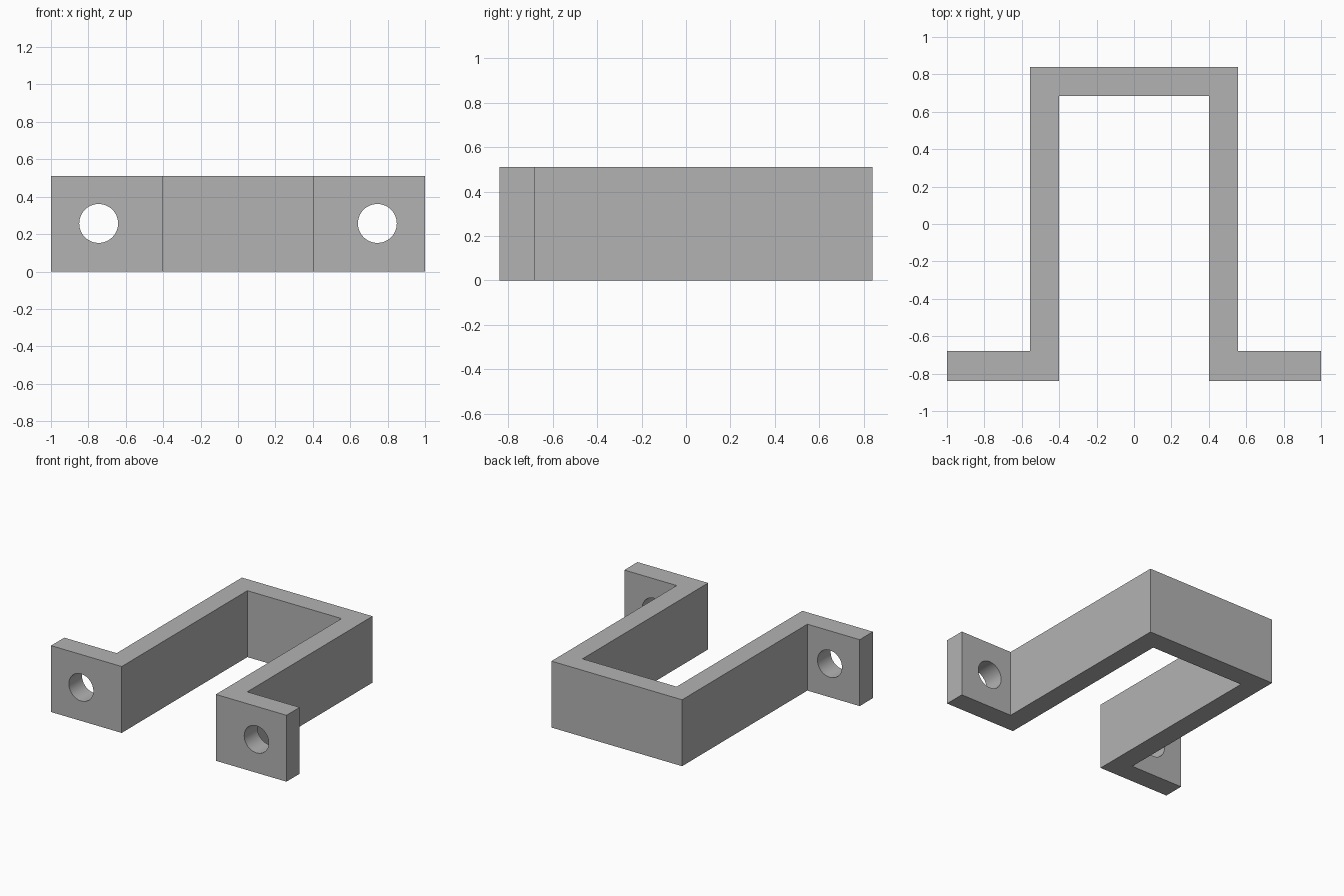
import bpy
import bmesh
import math
from mathutils import Vector

cube = bpy.data.objects.get("Cube")
if cube:
    bpy.data.objects.remove(cube, do_unlink=True)

HEIGHT = 0.51
HOLE_X, HOLE_Z, HOLE_RADIUS = 0.745, 0.257, 0.104
FLANGE_Y = -0.76

# Plain grey finish
grey = bpy.data.materials.new("plain grey")
grey.use_nodes = True
colour = (0.45, 0.45, 0.45, 1)
grey.diffuse_color = colour
grey.node_tree.nodes["Principled BSDF"].inputs["Base Color"].default_value = colour

# Bracket: half of the plan outline, mirrored and extruded upwards
half = [(0.4, 0.685), (0.4, -0.84), (1, -0.84), (1, -0.68), (0.555, -0.68), (0.555, 0.84)]
outline = half + [(-x, y) for x, y in reversed(half)]

bm = bmesh.new()
base = bm.faces.new([bm.verts.new((x, y, 0)) for x, y in outline])
walls = bmesh.ops.extrude_face_region(bm, geom=[base])
top = [v for v in walls["geom"] if isinstance(v, bmesh.types.BMVert)]
bmesh.ops.translate(bm, verts=top, vec=Vector((0, 0, HEIGHT)))
bmesh.ops.recalc_face_normals(bm, faces=bm.faces)
mesh = bpy.data.meshes.new("mounting_bracket")
bm.to_mesh(mesh)
bm.free()
mesh.materials.append(grey)
bracket = bpy.data.objects.new("mounting_bracket", mesh)
bpy.context.collection.objects.link(bracket)


def activate(obj):
    bpy.ops.object.select_all(action="DESELECT")
    obj.select_set(True)
    bpy.context.view_layer.objects.active = obj


# Round screw hole through each flange
for side in (-1, 1):
    bpy.ops.mesh.primitive_cylinder_add(
        vertices=48, radius=HOLE_RADIUS, depth=0.4,
        location=(side * HOLE_X, FLANGE_Y, HOLE_Z), rotation=(math.pi / 2, 0, 0))
    cutter = bpy.context.object
    cutter.name = "hole_cutter"
    cutter.hide_render = True
    cutter.data.materials.append(grey)
    activate(bracket)
    cut = bracket.modifiers.new("screw hole", "BOOLEAN")
    cut.operation = "DIFFERENCE"
    cut.solver = "EXACT"
    cut.object = cutter
    bpy.ops.object.modifier_apply(modifier=cut.name)
    bpy.data.objects.remove(cutter, do_unlink=True)

# Smooth hole walls, crisp edges elsewhere
activate(bracket)
bpy.ops.object.shade_smooth_by_angle(angle=math.radians(30))
